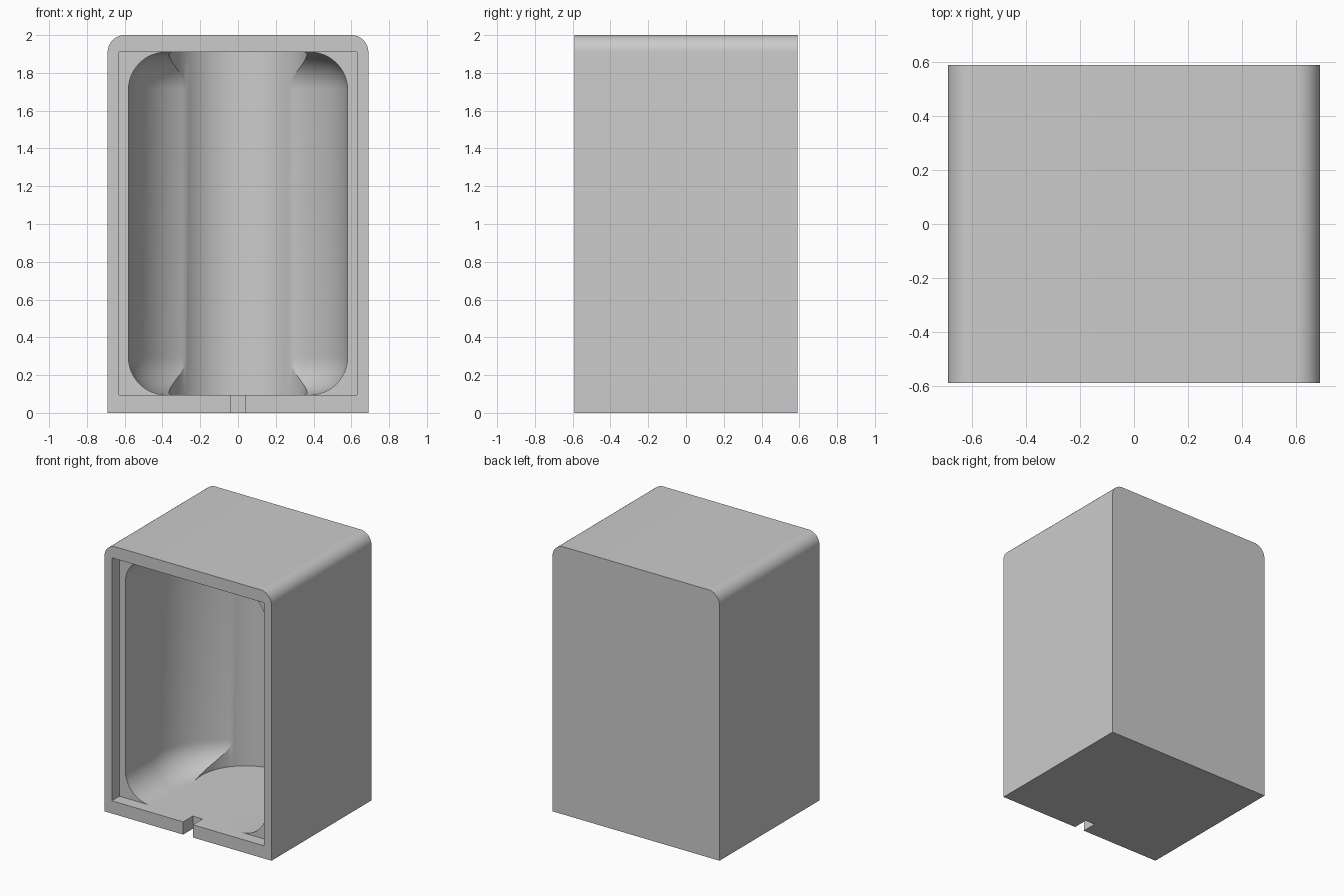
import bpy, bmesh
from math import pi, sin, cos

cube = bpy.data.objects.get("Cube")
if cube:
    bpy.data.objects.remove(cube, do_unlink=True)

# Main sizes
HALF_W, HALF_D, HEIGHT = 0.69, 0.59, 2.0
EDGE_R = 0.09                       # rounded top edges
FLOOR, CEILING = 0.095, 1.91        # inside of the shell
LEDGE_Y = -0.50                     # back of the front recess

grey = bpy.data.materials.new("plain_grey")
grey.use_nodes = True
colour = (0.6, 0.6, 0.6, 1)
grey.diffuse_color = colour
grey.node_tree.nodes["Principled BSDF"].inputs["Base Color"].default_value = colour


def finish(name, bm):
    bmesh.ops.recalc_face_normals(bm, faces=bm.faces)
    mesh = bpy.data.meshes.new(name)
    bm.to_mesh(mesh)
    bm.free()
    mesh.materials.append(grey)
    obj = bpy.data.objects.new(name, mesh)
    bpy.context.collection.objects.link(obj)
    return obj


def prism(name, points, vector):
    """Closed solid from an outline pushed along a vector."""
    bm = bmesh.new()
    face = bm.faces.new([bm.verts.new(p) for p in points])
    new = bmesh.ops.extrude_face_region(bm, geom=[face], use_keep_orig=True)["geom"]
    verts = [v for v in new if isinstance(v, bmesh.types.BMVert)]
    bmesh.ops.translate(bm, verts=verts, vec=vector)
    return finish(name, bm)


def block(name, half_w, y0, y1, z0, z1):
    outline = [(-half_w, y0, z0), (half_w, y0, z0), (half_w, y0, z1), (-half_w, y0, z1)]
    return prism(name, outline, (0, y1 - y0, 0))


def arc(cx, cy, r, a0, a1, steps):
    angles = [a0 + (a1 - a0) * i / steps for i in range(steps + 1)]
    return [(cx + r * cos(a), cy + r * sin(a)) for a in angles]


def rounded_chamber(name, radius, fillet, centre_y, front_y):
    """U-shaped chamber with filleted floor and ceiling edges."""
    inner = radius - fillet
    profile = arc(inner, FLOOR + fillet, fillet, -pi / 2, 0, 12)
    profile += arc(inner, CEILING - fillet, fillet, 0, pi / 2, 12)
    bm = bmesh.new()
    columns = [[bm.verts.new((-r, front_y, z)) for r, z in profile]]
    steps = 64
    for i in range(steps + 1):
        a = pi - pi * i / steps
        columns.append([bm.verts.new((r * cos(a), centre_y + r * sin(a), z))
                        for r, z in profile])
    columns.append([bm.verts.new((r, front_y, z)) for r, z in profile])
    for left, right in zip(columns, columns[1:] + columns[:1]):
        for j in range(len(profile) - 1):
            bm.faces.new((left[j], right[j], right[j + 1], left[j + 1]))
    for end in (0, -1):
        bm.faces.new([c[end] for c in columns])
    return finish(name, bm)


# Shell: rounded top edges, square base
corner_x, corner_z = HALF_W - EDGE_R, HEIGHT - EDGE_R
outline = [(-HALF_W, 0), (HALF_W, 0)]
outline += arc(corner_x, corner_z, EDGE_R, 0, pi / 2, 16)
outline += arc(-corner_x, corner_z, EDGE_R, pi / 2, pi, 16)
shell = prism("enclosure_shell", [(x, -HALF_D, z) for x, z in outline], (0, 2 * HALF_D, 0))

# Cutters: front recess, wide chamber, rear round bay, cable notch
circle = arc(0, 0.09, 0.365, 0, 2 * pi, 96)[:-1]
cutters = [
    block("front_recess", 0.63, -0.7, LEDGE_Y, FLOOR, CEILING),
    rounded_chamber("wide_chamber", 0.58, 0.2, -0.18, LEDGE_Y - 0.04),
    prism("rear_round_bay", [(x, y, FLOOR) for x, y in circle], (0, 0, CEILING - FLOOR)),
    block("cable_notch", 0.04, -0.7, -0.475, -0.1, 0.2),
]

bpy.ops.object.select_all(action="DESELECT")
bpy.context.view_layer.objects.active = shell
shell.select_set(True)
for cutter in cutters:
    cutter.hide_render = True
    mod = shell.modifiers.new(cutter.name, "BOOLEAN")
    mod.operation = "DIFFERENCE"
    mod.solver = "EXACT"
    mod.object = cutter
    bpy.ops.object.modifier_apply(modifier=mod.name)
for cutter in cutters:
    bpy.data.objects.remove(cutter, do_unlink=True)

bpy.ops.object.shade_smooth_by_angle(angle=pi / 7)
